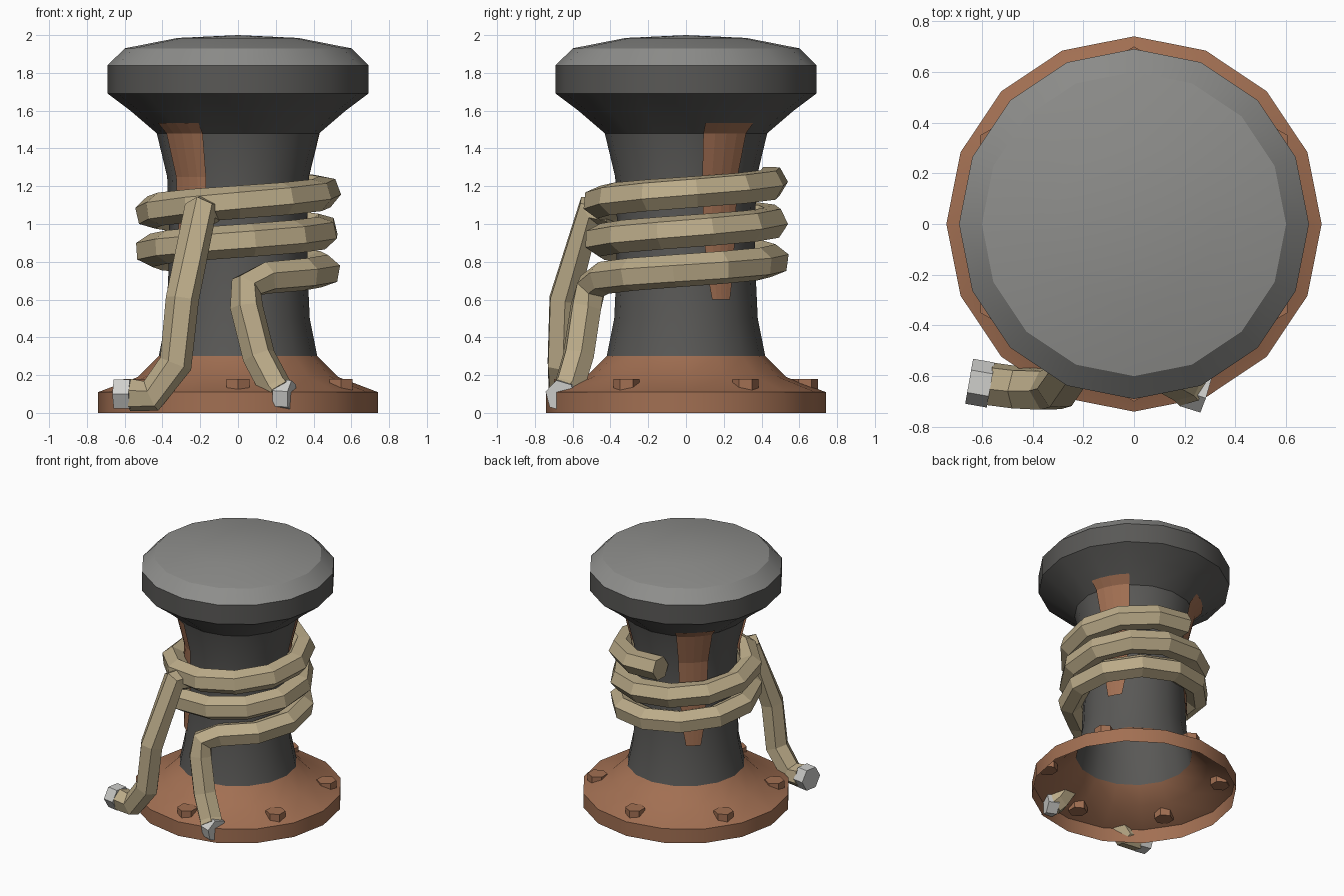
import bpy, bmesh
from math import sin, cos, radians, pi
from mathutils import Vector, Matrix

if "Cube" in bpy.data.objects:
    bpy.data.objects.remove(bpy.data.objects["Cube"])


def material(name, rgb):
    mat = bpy.data.materials.new(name)
    mat.use_nodes = True
    mat.diffuse_color = (*rgb, 1)
    mat.node_tree.nodes["Principled BSDF"].inputs["Base Color"].default_value = (*rgb, 1)
    return mat


RUST = material("rust brown", (.36, .16, .085))
IRON = material("dark iron", (.1, .098, .093))
WORN = material("worn grey", (.27, .27, .26))
ROPE = material("rope tan", (.50, .41, .25))
BINDING = material("pale binding", (.62, .62, .6))


def finish(bm, name, mat, smooth=False):
    bmesh.ops.recalc_face_normals(bm, faces=bm.faces[:])
    me = bpy.data.meshes.new(name)
    bm.to_mesh(me)
    bm.free()
    me.materials.append(mat)
    if smooth:
        me.shade_smooth()
        me.set_sharp_from_angle(angle=radians(30))
    ob = bpy.data.objects.new(name, me)
    bpy.context.collection.objects.link(ob)
    return ob


def polar(r, deg, z):
    return Vector((r * cos(radians(deg)), r * sin(radians(deg)), z))


def bridge(bm, a, b, closed=True):
    n = len(a)
    for i in range(n if closed else n - 1):
        j = (i + 1) % n
        bm.faces.new((a[i], a[j], b[j], b[i]))


def lathe(name, profile, mat, smooth=True, sides=16):
    """Revolve (radius, z) points; zero radius makes a pole."""
    bm = bmesh.new()
    prev = None
    for r, z in profile:
        if r == 0:
            pole = bm.verts.new((0, 0, z))
            for i in range(sides):
                bm.faces.new((prev[i], prev[(i + 1) % sides], pole))
            break
        ring = [bm.verts.new(polar(r, 360 * i / sides, z)) for i in range(sides)]
        if prev:
            bridge(bm, prev, ring)
        prev = ring
    return finish(bm, name, mat, smooth)


def tube(name, path, normal, mat, radius=.088, sides=6):
    """Sweep a hexagon along a path, carrying its orientation from point to point."""
    bm = bmesh.new()
    pts = [Vector(p) for p in path]
    n = Vector(normal)
    prev = first = None
    for i, p in enumerate(pts):
        into = (p - pts[max(i - 1, 0)]).normalized()
        out = (pts[min(i + 1, len(pts) - 1)] - p).normalized()
        t = (into + out).normalized()
        n = (n - t * n.dot(t)).normalized()
        b = t.cross(n)
        ring = [bm.verts.new(p + radius * (n * cos(2 * pi * k / sides) + b * sin(2 * pi * k / sides)))
                for k in range(sides)]
        if prev:
            bridge(bm, prev, ring)
        else:
            first = ring
        prev = ring
    bm.faces.new(first)
    bm.faces.new(prev)
    return finish(bm, name, mat)


# Hollow bollard: flange, post and mushroom cap
lathe("base_flange", [(.74, 0), (.74, .11), (.53, .19), (.42, .30)], RUST)
lathe("post", [(.42, .30), (.38, .5), (.368, .75), (.365, 1), (.375, 1.25), (.43, 1.48)], IRON)
lathe("cap_rim", [(.43, 1.48), (.57, 1.6), (.69, 1.69), (.69, 1.84)], IRON)
lathe("cap_top", [(.69, 1.84), (.60, 1.93), (.32, 1.985), (0, 2)], WORN)

# Hexagonal flange bolts
for i in range(6):
    bm = bmesh.new()
    turn = 30 + 60 * i
    bmesh.ops.create_cone(bm, cap_ends=True, segments=6, radius1=.07, radius2=.07, depth=.065,
                          matrix=Matrix.Translation(polar(.63, turn, .148))
                          @ Matrix.Rotation(radians(turn + 90), 4, "Z"))
    finish(bm, f"flange_bolt_{i + 1}", RUST)

# Tapering rust streaks hugging the post: (height, radius, half angle)
STREAK = [(1.535, .495, 17), (1.48, .442, 17), (1.25, .386, 16),
          (1, .377, 15), (.75, .38, 12), (.6, .386, 8)]
for i, centre in enumerate((29, 133, 228)):
    bm = bmesh.new()
    prev = None
    for z, r, half in STREAK:
        row = [bm.verts.new(polar(r, centre + half * k / 2, z)) for k in range(-2, 3)]
        if prev:
            bridge(bm, prev, row, closed=False)
        prev = row
    finish(bm, f"rust_streak_{i + 1}", RUST)

# Coiled rope, ending in a strand that falls down the front
STEPS, START, SWEEP = 28, 102, 893
coil = []
for i in range(STEPS + 1):
    f = i / STEPS
    coil.append(polar(.462, START - SWEEP * f, 1.225 - .51 * f))
tail = [(.045, -.50, .67), (.045, -.53, .56), (.11, -.57, .30), (.20, -.62, .13), (.225, -.645, .1)]
tube("rope_coil", coil + tail, polar(1, START, 0), ROPE)

# Second loose strand hanging from the top turn
tube("hanging_strand", [(-.17, -.40, 1.06), (-.2, -.51, 1.07), (-.295, -.645, .6),
                        (-.33, -.655, .26), (-.46, -.645, .09), (-.57, -.63, .095)], (0, 0, 1), ROPE)

# Bound rope ends
tube("strand_binding", [(-.565, -.635, .1), (-.65, -.62, .1)], (0, 1, 0), BINDING, .09)
tube("coil_binding", [(.205, -.64, .095), (.285, -.665, .09)], (0, -1, .25), BINDING, .085)
